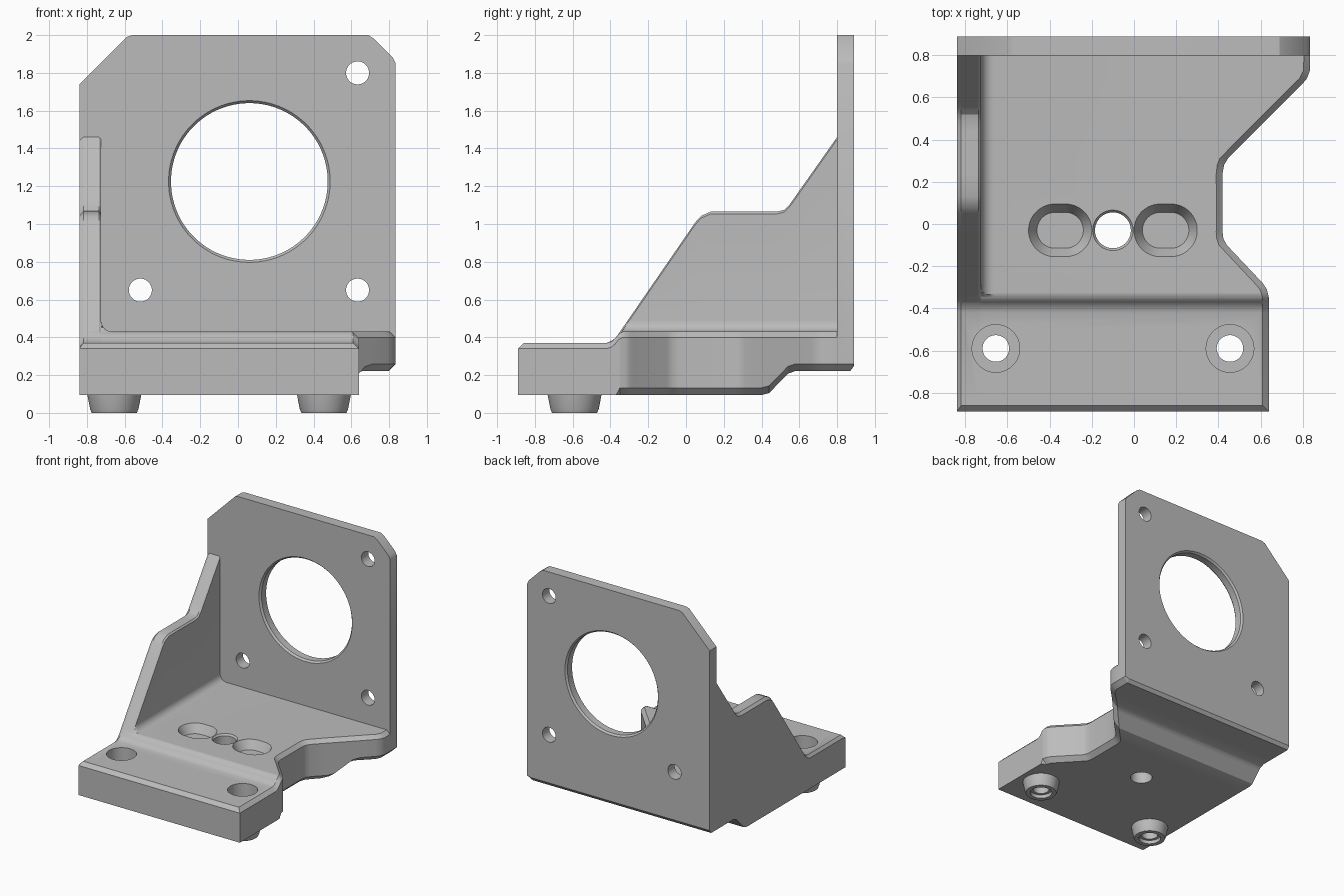
import bpy, bmesh, math
from mathutils import Matrix

if "Cube" in bpy.data.objects:
    bpy.data.objects.remove(bpy.data.objects["Cube"])

grey = bpy.data.materials.new("cast grey")
grey.diffuse_color = (0.5, 0.5, 0.5, 1)
grey.use_nodes = True
grey.node_tree.nodes["Principled BSDF"].inputs["Base Color"].default_value = grey.diffuse_color


def loft(name, rings):
    """Closed solid through rings of equal point count."""
    bm = bmesh.new()
    loops = [[bm.verts.new(p) for p in r] for r in rings]
    n = len(loops[0])
    for a, b in zip(loops, loops[1:]):
        for i in range(n):
            j = (i + 1) % n
            bm.faces.new((a[i], a[j], b[j], b[i]))
    bm.faces.new(loops[0][::-1])
    bm.faces.new(loops[-1])
    bmesh.ops.remove_doubles(bm, verts=bm.verts, dist=1e-5)
    bmesh.ops.recalc_face_normals(bm, faces=bm.faces)
    me = bpy.data.meshes.new(name)
    bm.to_mesh(me)
    bm.free()
    me.materials.append(grey)
    ob = bpy.data.objects.new(name, me)
    bpy.context.collection.objects.link(ob)
    return ob


def turned(name, profile, centre, stretch=0, along_y=False, seg=48):
    """Turned solid from (radius, height) pairs; stretch makes it a slot."""
    rings = []
    for r, h in profile:
        ring = []
        for i in range(seg):
            a = 2 * math.pi * (i + 0.5) / seg
            dx = stretch if math.cos(a) > 0 else -stretch
            u, v = centre[0] + r * math.cos(a) + dx, centre[1] + r * math.sin(a)
            ring.append((u, h, v) if along_y else (u, v, h))
        rings.append(ring)
    return loft(name, rings)


def boolean(target, tool, op):
    m = target.modifiers.new(op, 'BOOLEAN')
    m.operation, m.solver, m.object = op, 'EXACT', tool
    bpy.context.view_layer.objects.active = target
    bpy.ops.object.modifier_apply(modifier=m.name)
    bpy.data.objects.remove(tool)


def lerp(table, y):
    if y <= table[0][0]:
        return table[0][1]
    for (a, p), (b, q) in zip(table, table[1:]):
        if y <= b:
            return p + (q - p) * (y - a) / (b - a)
    return table[-1][1]


# Curves along y: right outline, deck height, underside, side wall height
side = [(-.89, .64), (-.35, .64), (-.31, .63), (-.28, .61), (-.10, .44), (-.07, .424),
        (-.04, .42), (.24, .42), (.28, .427), (.31, .445), (.66, .795), (.69, .82),
        (.73, .835), (.83, .835)]
deck = [(-.89, .34), (-.86, .37), (-.42, .37), (-.395, .378), (-.375, .395),
        (-.355, .42), (-.335, .43), (.83, .43)]
under = [(-.89, .095), (.40, .095), (.44, .105), (.54, .208), (.58, .222), (.83, .222)]
wall = [(-.89, 0), (-.37, .40), (.05, 1.01), (.08, 1.043), (.13, 1.065), (.48, 1.065),
        (.52, 1.075), (.55, 1.105), (.80, 1.46), (.83, 1.46)]
top_cut = [(-.89, 0), (-.86, .03), (.83, .03)]
low_cut = [(-.37, 0), (-.35, .038), (.83, .038)]
R, WX = .06, -.725                       # fillet radius, inner wall face


def section(y):
    x, zt, zb = lerp(side, y), lerp(deck, y), lerp(under, y)
    zw = max(zt, lerp(wall, y))
    ct, cb = lerp(top_cut, y), lerp(low_cut, y)
    slope = (lerp(side, y + .02) - lerp(side, y - .02)) / .04
    k = math.hypot(1, slope)             # keeps chamfer width on the diagonals
    cl = ct * .7
    pts = [(-.84, zb), (x - cb * k, zb), (x, zb + cb), (x, zt - ct), (x - ct * k, zt)]
    for i in range(7):
        a = math.pi / 2 * i / 6
        z = zt + R - R * math.cos(a)
        pts.append((WX + R - R * math.sin(a), max(zt, min(z, zw - .012))))
    pts += [(WX, max(zt, zw - .012)), (WX - .012, zw), (-.84 + cl, zw), (-.84, zw - cl)]
    return [(px, y, pz) for px, pz in pts]


stations = sorted({y for t in (side, deck, under, wall, top_cut, low_cut) for y, _ in t}
                  | {-.345, -.325, -.30})
body = loft("motor_bracket", [section(y) for y in stations])

# Upright mounting plate with clipped corners and a small lower back chamfer
outline = [(-.84, .222), (.797, .222), (.835, .26), (.835, 1.85), (.82, 1.88), (.72, 1.98),
           (.69, 2.0), (-.56, 2.0), (-.59, 1.99), (-.84, 1.74)]
plate = loft("mounting_plate", [[(x, y, max(z, lo)) for x, z in outline]
                                for y, lo in ((.80, 0), (.87, 0), (.89, .25))])
boolean(body, plate, 'UNION')

# Locating bosses under the front foot, with counterbored screw holes
for x in (-.655, .455):
    boss = turned("boss", [(.12, 0), (.128, .02), (.143, .095), (.143, .14)], (x, -.59))
    boolean(body, boss, 'UNION')
    hole = turned("screw_hole", [(.085, -.05), (.085, .03), (.063, .03), (.063, .15),
                                 (.113, .15), (.113, .5)], (x, -.59))
    boolean(body, hole, 'DIFFERENCE')

# Slotted pockets and the through hole in the deck
for x in (-.35, .15):
    slot = turned("slot", [(.085, .36), (.125, .43), (.125, .55)], (x, -.03), .025)
    boolean(body, slot, 'DIFFERENCE')
boolean(body, turned("deck_hole", [(.085, 0), (.085, .415), (.096, .43), (.096, .55)],
                     (-.1, -.03)), 'DIFFERENCE')

# Large bore and three fixing holes in the plate
bore = turned("bore", [(.428, .7), (.428, .80), (.415, .815), (.415, .875), (.428, .89),
                       (.428, 1)], (.06, 1.225), along_y=True, seg=80)
boolean(body, bore, 'DIFFERENCE')
for c in ((.633, 1.8), (.633, .65), (-.517, .65)):
    boolean(body, turned("fixing_hole", [(.061, .7), (.061, 1)], c, along_y=True, seg=32),
            'DIFFERENCE')

# Shading
bpy.ops.object.select_all(action='DESELECT')
body.select_set(True)
bpy.context.view_layer.objects.active = body
bpy.ops.object.shade_smooth_by_angle(angle=math.radians(28))
